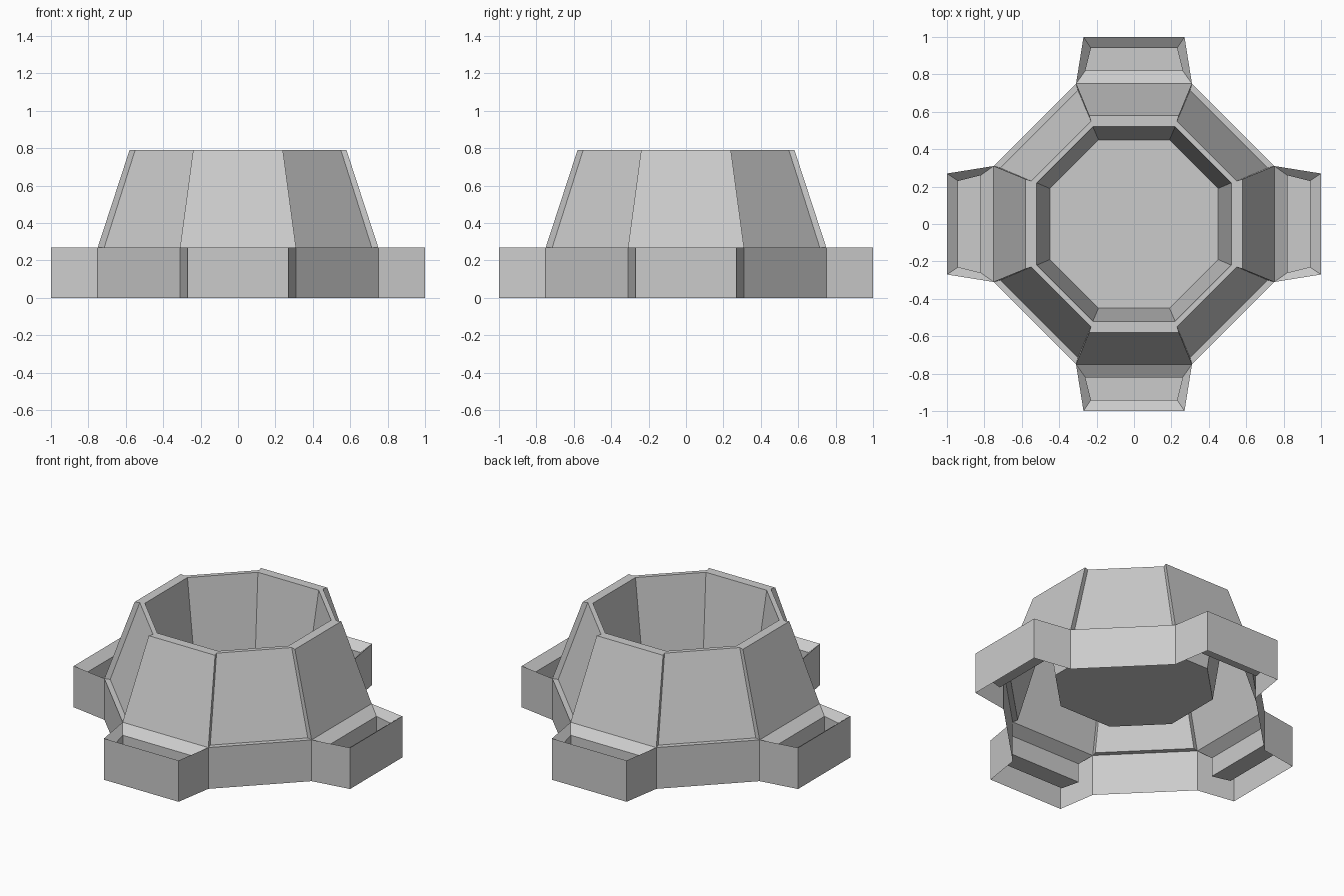
import bpy, bmesh
from math import pi
from mathutils import Vector, Matrix

if "Cube" in bpy.data.objects:
    bpy.data.objects.remove(bpy.data.objects["Cube"])


def build(name, faces):
    """Repeat one quarter's faces four times; each face is (points, point it looks at)."""
    bm = bmesh.new()
    for i in range(4):
        turn = Matrix.Rotation(i * pi / 2, 3, 'Z')
        for pts, eye in faces:
            f = bm.faces.new([bm.verts.new(turn @ Vector(p)) for p in pts])
            f.normal_update()
            if f.normal.dot(turn @ Vector(eye) - f.calc_center_median()) < 0:
                f.normal_flip()
    bmesh.ops.remove_doubles(bm, verts=bm.verts, dist=0.0005)
    me = bpy.data.meshes.new(name)
    bm.to_mesh(me)
    bm.free()
    ob = bpy.data.objects.new(name, me)
    bpy.context.collection.objects.link(ob)


def strip(a, b):
    """Quad between edge a (2 points) and edge b (2 points)."""
    return [a[0], a[1], b[1], b[0]]


def side(x, y, z):
    """Edge across the front side."""
    return [(-x, -y, z), (x, -y, z)]


def diag(x, y, z):
    """Edge across the front right corner."""
    return [(x, -y, z), (y, -x, z)]


def flip(pts):
    return [(-x, y, z) for x, y, z in pts]


UP, FRONT, CORNER = (0, 0, 9), (0, -9, 5), (9, -9, 5)
MID, TOP = 0.27, 0.79

# Cross-shaped vertical base wall, open underneath
arm_side = [(.27, -1, 0), (.31, -.75, 0), (.31, -.75, MID), (.27, -1, MID)]
build("base_wall", [
    (strip(side(.27, 1, 0), side(.27, 1, MID)), FRONT),
    (arm_side, (9, 0, 0)),
    (flip(arm_side), (-9, 0, 0)),
    (strip(diag(.31, .75, 0), diag(.31, .75, MID)), CORNER),
])

# Recessed tray in each arm: bevelled lip, upright walls, floor
tray = []
levels = [((.27, 1, .31, .75), MID), ((.23, .94, .26, .82), .225), ((.23, .94, .26, .82), .10)]
loops = [[(-a, -b, z), (a, -b, z), (c, -d, z), (-c, -d, z)] for (a, b, c, d), z in levels]
for lo, hi in zip(loops, loops[1:]):
    for k in range(4):
        n = (k + 1) % 4
        tray.append(([lo[k], lo[n], hi[n], hi[k]], (0, -.88, 3)))
tray.append((loops[-1], UP))
build("arm_tray", tray)

# Sloped tower: raised side panels, recessed corner panels, ledges and rim
flank = [(.31, -.75, MID), (.24, -.58, TOP), (.23, -.55, TOP), (.30, -.715, MID)]
build("tower_panels", [
    (strip(side(.31, .75, MID), side(.24, .58, TOP)), FRONT),
    (flank, (9, 0, 5)),
    (flip(flank), (-9, 0, 5)),
    (strip(diag(.30, .715, MID), diag(.23, .55, TOP)), CORNER),
    (strip(diag(.31, .75, MID), diag(.30, .715, MID)), UP),
    (strip(side(.24, .58, TOP), side(.22, .52, TOP)), UP),
    (strip(diag(.23, .55, TOP), diag(.22, .52, TOP)), UP),
])

# Octagonal cup inside the tower, with its floor
FLOOR = 0.29
build("inner_cup", [
    (strip(side(.22, .52, TOP), side(.19, .45, FLOOR)), UP),
    (strip(diag(.22, .52, TOP), diag(.19, .45, FLOOR)), UP),
    (side(.19, .45, FLOOR) + [(0, 0, FLOOR)], UP),
    (diag(.19, .45, FLOOR) + [(0, 0, FLOOR)], UP),
])
